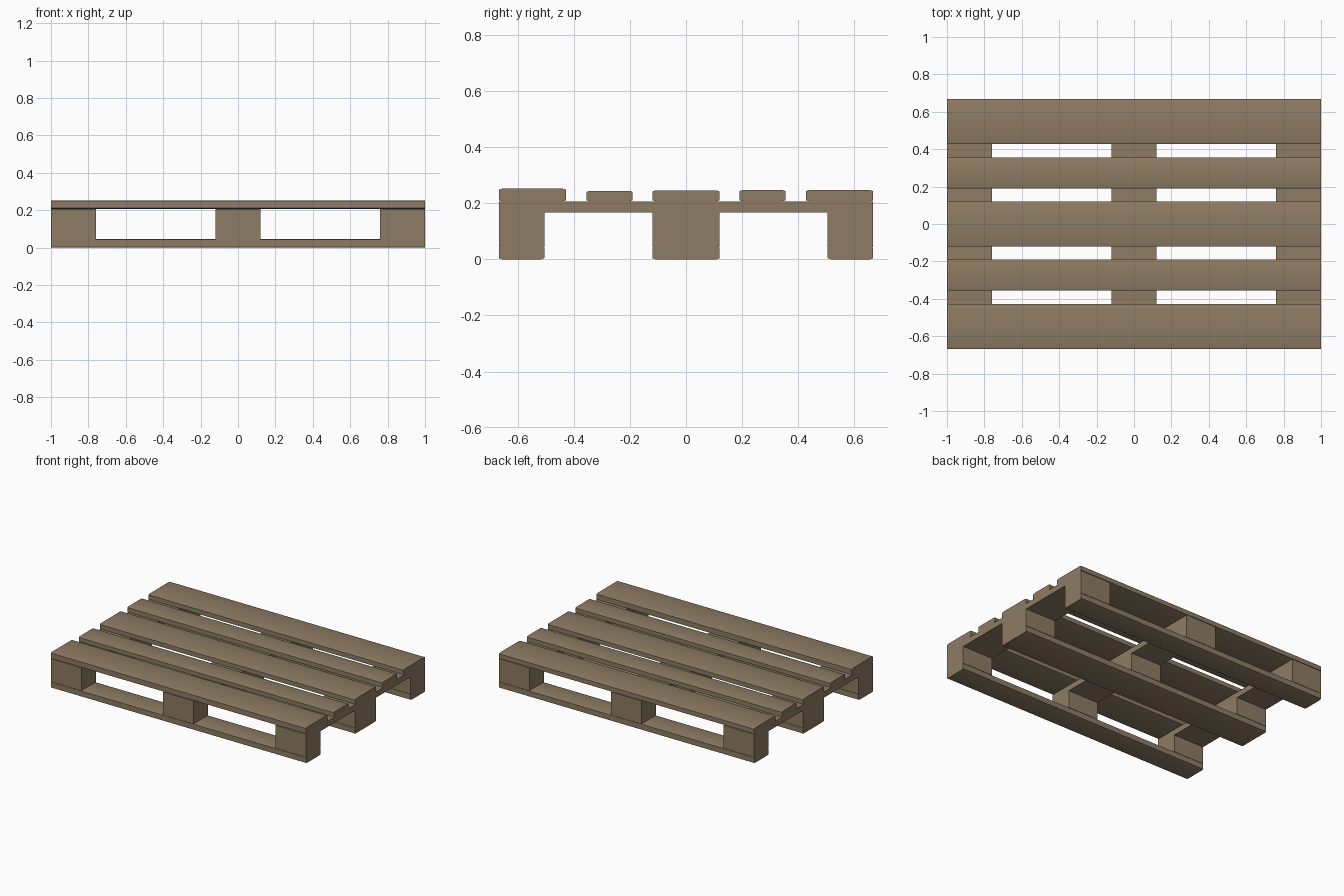
import bpy
import bmesh
from math import radians

cube = bpy.data.objects.get("Cube")
if cube:
    bpy.data.objects.remove(cube, do_unlink=True)

wood = bpy.data.materials.new("weathered_wood")
wood.use_nodes = True
COLOUR = (0.27, 0.2, 0.127, 1)
wood.diffuse_color = COLOUR
wood.node_tree.nodes["Principled BSDF"].inputs["Base Color"].default_value = COLOUR


def plank(name, x, y, z, worn=True):
    """Box between (low, high) limits; worn eases the long top and bottom edges."""
    bm = bmesh.new()
    bmesh.ops.create_cube(bm, size=1)
    for v in bm.verts:
        v.co = [lo + (c + 0.5) * (hi - lo) for c, (lo, hi) in zip(v.co, (x, y, z))]
    if worn:
        # Split off a strip along each long edge, then lower it slightly
        along = 0 if x[1] - x[0] > y[1] - y[0] else 1
        across = 1 - along
        lo, hi = (x, y)[across]
        ease, drop = 0.012, 0.004
        normal = [0, 0, 0]
        normal[across] = 1
        for cut in (lo + ease, hi - ease):
            point = [0, 0, 0]
            point[across] = cut
            bmesh.ops.bisect_plane(bm, geom=bm.verts[:] + bm.edges[:] + bm.faces[:],
                                   plane_co=point, plane_no=normal)
        middle = sum(z) / 2
        for v in bm.verts:
            if min(v.co[across] - lo, hi - v.co[across]) < ease / 2:
                v.co.z += drop if v.co.z < middle else -drop
    mesh = bpy.data.meshes.new(name)
    bm.to_mesh(mesh)
    bm.free()
    mesh.materials.append(wood)
    obj = bpy.data.objects.new(name, mesh)
    bpy.context.collection.objects.link(obj)
    if worn:
        bpy.ops.object.select_all(action="DESELECT")
        obj.select_set(True)
        bpy.context.view_layer.objects.active = obj
        bpy.ops.object.shade_smooth_by_angle(angle=radians(40))
    return obj


LENGTH = (-1, 1)
DEPTH = (-0.667, 0.667)
columns = {"right": (-1, -0.76), "middle": (-0.12, 0.12), "left": (0.76, 1)}
rows = {"front": (-0.667, -0.505), "middle": (-0.12, 0.12), "back": (0.505, 0.667)}

# Deck boards, with the front one sitting a little proud
deck = [("front", -0.667, -0.427, 0.252), ("front_inner", -0.355, -0.19, 0.244),
        ("middle", -0.12, 0.12, 0.246), ("back_inner", 0.19, 0.355, 0.247),
        ("back", 0.427, 0.667, 0.247)]
for place, near, far, top in deck:
    plank(f"deck_board_{place}", LENGTH, (near, far), (0.207, top))

# Cross boards under the deck
for side, x in columns.items():
    plank(f"cross_board_{side}", x, DEPTH, (0.167, 0.207), worn=False)

# Runners on the ground and the spacer blocks standing on them
for place, y in rows.items():
    plank(f"runner_{place}", LENGTH, y, (0, 0.046))
    for side, x in columns.items():
        plank(f"block_{place}_{side}", x, y, (0.044, 0.168), worn=False)
